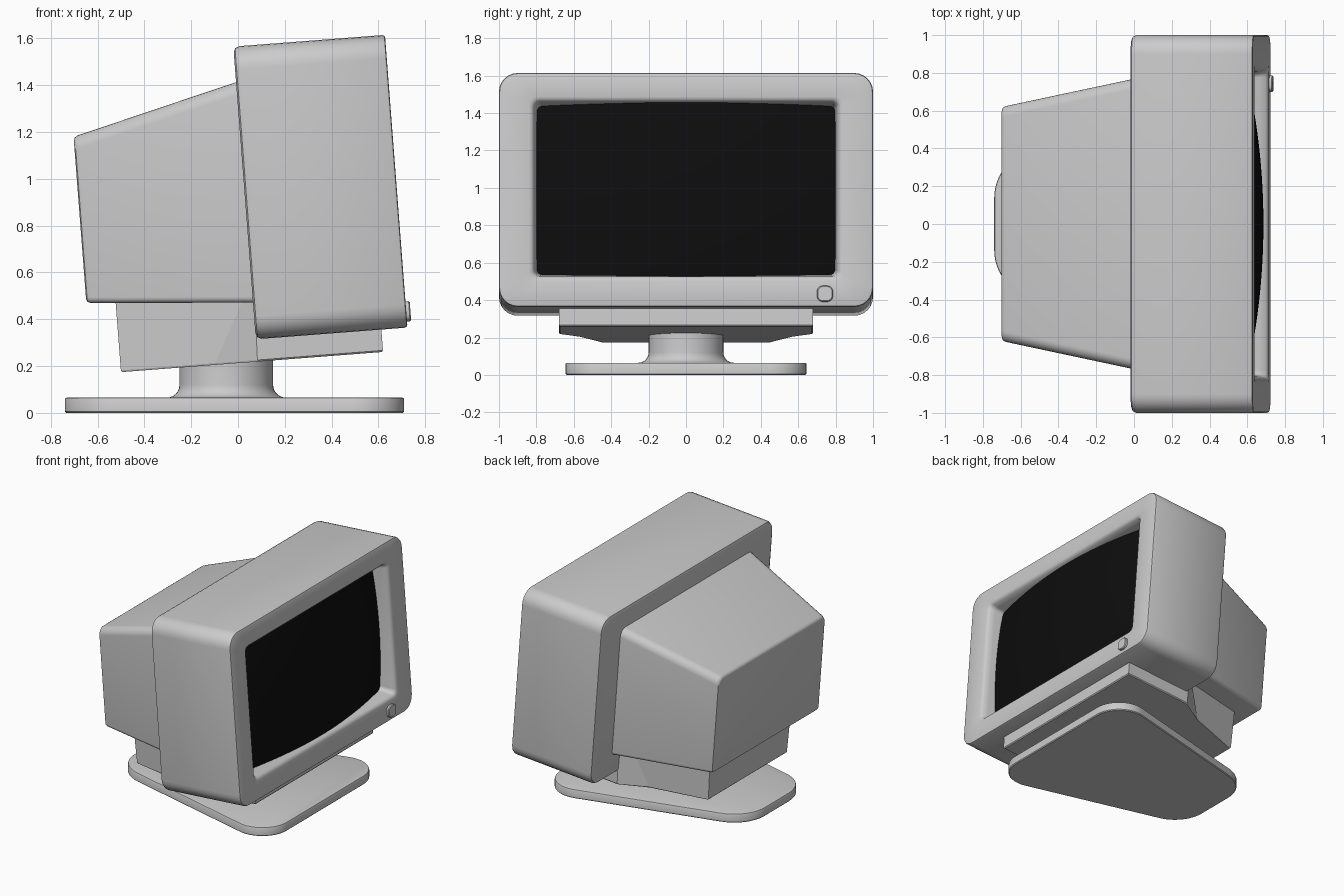
import bpy, bmesh
from math import radians, sin, cos, acos, atan2, hypot, pi

if "Cube" in bpy.data.objects:
    bpy.data.objects.remove(bpy.data.objects["Cube"])

TILT = radians(4.4)


def finish(name, bm, tilted=True, angle=35):
    """Turn a bmesh into a named, smooth-shaded object."""
    bmesh.ops.recalc_face_normals(bm, faces=bm.faces[:])
    me = bpy.data.meshes.new(name)
    bm.to_mesh(me)
    bm.free()
    ob = bpy.data.objects.new(name, me)
    bpy.context.collection.objects.link(ob)
    if tilted:
        ob.rotation_euler = (0, -TILT, 0)
    bpy.ops.object.select_all(action='DESELECT')
    ob.select_set(True)
    bpy.context.view_layer.objects.active = ob
    bpy.ops.object.shade_smooth_by_angle(angle=radians(angle))
    return ob


def loft(name, rings, tilted=True, angle=35):
    """Skin equal-length closed rings and cap both ends."""
    bm = bmesh.new()
    vr = [[bm.verts.new(p) for p in r] for r in rings]
    n = len(vr[0])
    for a, b in zip(vr, vr[1:]):
        for i in range(n):
            j = (i + 1) % n
            bm.faces.new((a[i], a[j], b[j], b[i]))
    bm.faces.new(vr[0])
    bm.faces.new(vr[-1])
    return finish(name, bm, tilted, angle)


def rrect(x, y0, y1, z0, z1, rt, rb=None, seg=6):
    """Rounded rectangle in the plane at x; rt / rb = top / bottom radii."""
    rb = rt if rb is None else rb
    pts = []
    corners = ((y1 - rt, z1 - rt, rt), (y0 + rt, z1 - rt, rt),
               (y0 + rb, z0 + rb, rb), (y1 - rb, z0 + rb, rb))
    for q, (cy, cz, r) in enumerate(corners):
        for k in range(seg + 1):
            t = (q + k / seg) * pi / 2
            pts.append((x, cy + r * cos(t), cz + r * sin(t)))
    return pts


# Front case with bezel and tapered screen recess
W0, W1, WC = 0.308, 1.562, 0.94


def outer(x, d):
    return rrect(x, -1 + d, 1 - d, W0 + d, W1 - d, 0.1 - d)


def recess(x, hy, hw, r):
    return rrect(x, -hy, hy, WC - hw, WC + hw, r)


loft("front_case", [
    outer(0.10, 0.025), outer(0.107, 0.008), outer(0.125, 0),
    outer(0.738, 0), outer(0.747, 0.004), outer(0.75, 0.012),
    recess(0.75, 0.838, 0.494, 0.045), recess(0.746, 0.825, 0.481, 0.04),
    recess(0.735, 0.814, 0.470, 0.035), recess(0.70, 0.805, 0.462, 0.03),
    recess(0.60, 0.793, 0.447, 0.03)])

# Bulging black screen
bm = bmesh.new()
bmesh.ops.create_grid(bm, x_segments=32, y_segments=20, size=1)
for v in bm.verts:
    y, w = v.co.x * 0.812, v.co.y * 0.468
    v.co = (0.749 - (y * y + w * w) / 7.2, y, WC + w)
screen = finish("screen", bm)
if screen.data.polygons[0].normal.x < 0:
    screen.data.flip_normals()
black = bpy.data.materials.new("black_glass")
black.diffuse_color = (0.004, 0.004, 0.004, 1)
black.use_nodes = True
black.node_tree.nodes["Principled BSDF"].inputs["Base Color"].default_value = black.diffuse_color
screen.data.materials.append(black)


# Tapered rear housing
def housing(u, d=0.0):
    t = (u + 0.61) / 0.72
    hy = 0.62 + 0.15 * t - d
    return rrect(u, -hy, hy, 0.518 - 0.054 * t + d, 1.23 + 0.182 * t - d,
                 0.055 - d, 0.025 - d)


loft("rear_housing", [housing(-0.61, 0.016), housing(-0.605, 0.005),
                      housing(-0.592), housing(0.13)])

# Power button
def button(x, h):
    return rrect(x, 0.743 - h, 0.743 + h, 0.377 - h, 0.377 + h, h * 0.75)


loft("power_button", [button(0.735, 0.043), button(0.763, 0.043),
                      button(0.768, 0.038)])


# Tilt block under the case: wide at the front, stepped in at the rear
def block(half, w):
    return ([(u, -y, w) for u, y in half]
            + [(u, y, w) for u, y in reversed(half)])


loft("tilt_block", [
    block([(0.632, 0.674), (0.10, 0.674), (-0.085, 0.57), (-0.479, 0.45)], 0.212),
    block([(0.638, 0.68), (0.10, 0.68), (-0.081, 0.572), (-0.485, 0.455)], 0.219),
    block([(0.638, 0.68), (0.11, 0.68), (0.085, 0.61), (-0.485, 0.47)], 0.53)],
    angle=20)

# Swivel neck with flared foot
profile = [(0.262, 0.06)]
for k in range(7):
    t = k / 6 * pi / 2
    profile.append((0.255 - 0.055 * sin(t), 0.12 - 0.055 * cos(t)))
profile.append((0.2, 0.25))
loft("swivel_neck", [[(-0.05 + r * cos(2 * pi * i / 48), r * sin(2 * pi * i / 48), z)
                      for i in range(48)] for r, z in profile], tilted=False)

# Foot plate: rounded trapezoid, narrow at the rear
FX, FY, FR = 0.51, 0.445, 0.20
RX, RY, RR = -0.49, 0.14, 0.25
dx, dy = FX - RX, FY - RY
phi = atan2(dy, dx) + acos((RR - FR) / hypot(dx, dy))


def plate(z, d=0.0):
    half = []
    for cx, cy, r, a, b in ((FX, FY, FR, 0, phi), (RX, RY, RR, phi, pi)):
        for k in range(13):
            t = a + (b - a) * k / 12
            half.append((cx + (r - d) * cos(t), cy + (r - d) * sin(t), z))
    return half + [(x, -y, zz) for x, y, zz in reversed(half)]


loft("foot_plate", [plate(0, 0.006), plate(0.006), plate(0.057),
                    plate(0.063, 0.003), plate(0.065, 0.009)], tilted=False)
